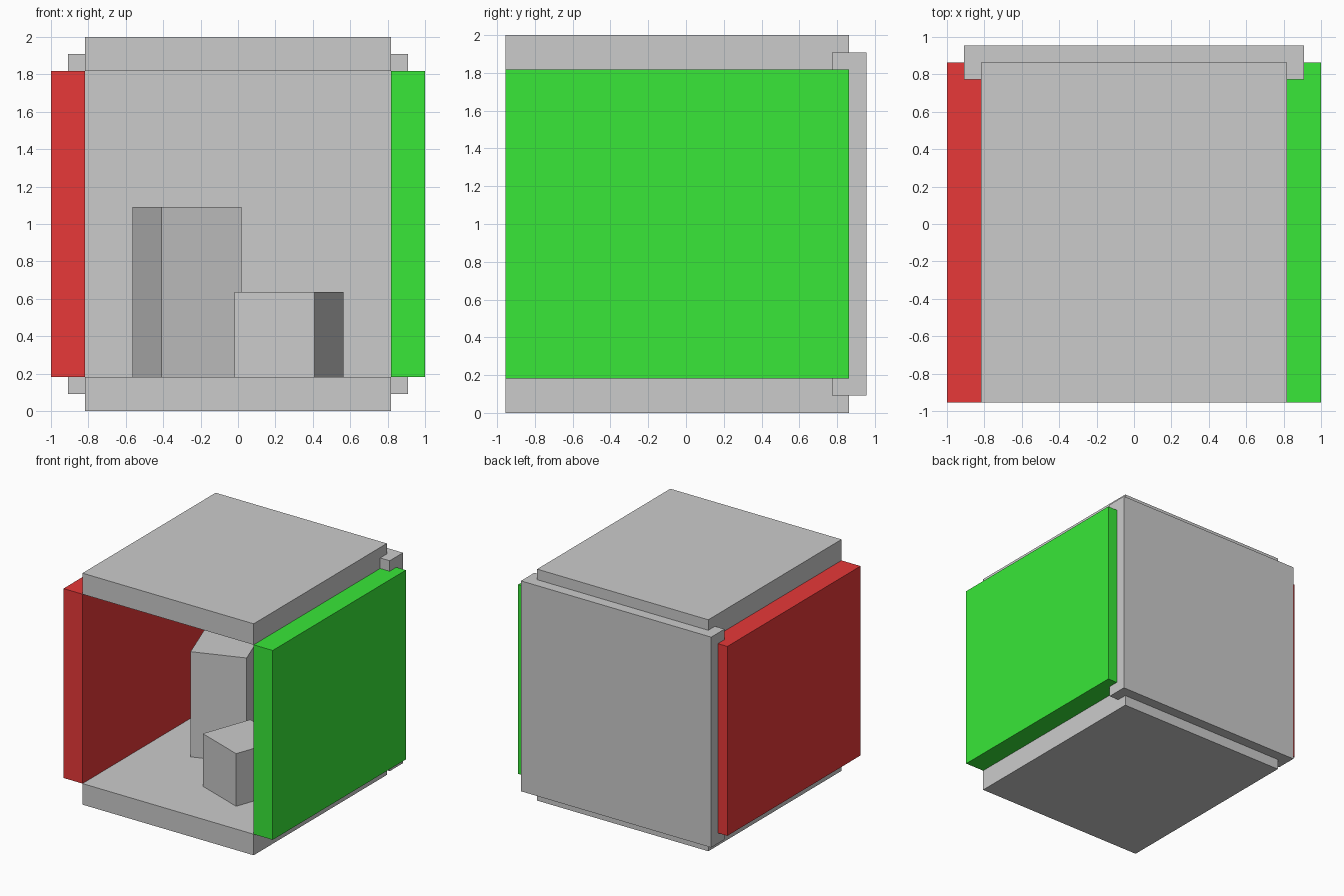
import bpy
from math import radians

if "Cube" in bpy.data.objects:
    bpy.data.objects.remove(bpy.data.objects["Cube"])

U = 2 / 11            # slab thickness
ROOM = 9 * U          # inner room width and height
DEPTH = 10 * U        # slab length
CY, CZ = -U / 4, 1.0  # room centre


def material(name, rgb):
    mat = bpy.data.materials.new(name)
    mat.diffuse_color = (*rgb, 1)
    mat.use_nodes = True
    mat.node_tree.nodes["Principled BSDF"].inputs["Base Color"].default_value = mat.diffuse_color
    return mat


def box(name, size, centre, turn=0, mat=None):
    bpy.ops.mesh.primitive_cube_add(size=1, location=centre, rotation=(0, 0, radians(turn)))
    obj = bpy.context.object
    obj.name = name
    obj.scale = size
    bpy.ops.object.transform_apply(location=False, rotation=False, scale=True)
    if mat:
        obj.data.materials.append(mat)
    return obj


# Floor and ceiling
for name, z in (("floor", U / 2), ("ceiling", 2 - U / 2)):
    box(name, (ROOM, DEPTH, U), (0, CY, z))

# Coloured side walls
red = material("red", (0.8, 0.04, 0.04))
green = material("green", (0.04, 0.8, 0.04))
for name, side, mat in (("left_wall", -1, red), ("right_wall", 1, green)):
    box(name, (U, DEPTH, ROOM), (side * 5 * U, CY, CZ), mat=mat)

# Back wall, overlapping the ends of the other slabs
box("back_wall", (DEPTH, U, DEPTH), (0, CY + 5 * U, CZ))

# Two turned blocks standing on the floor
for name, side, height in (("tall_block", -1, 5 * U), ("short_block", 1, 2.5 * U)):
    box(name, (2.5 * U, 2.5 * U, height),
        (side * 1.5 * U, CY - side * 1.5 * U, U + height / 2), turn=-side * 20)
